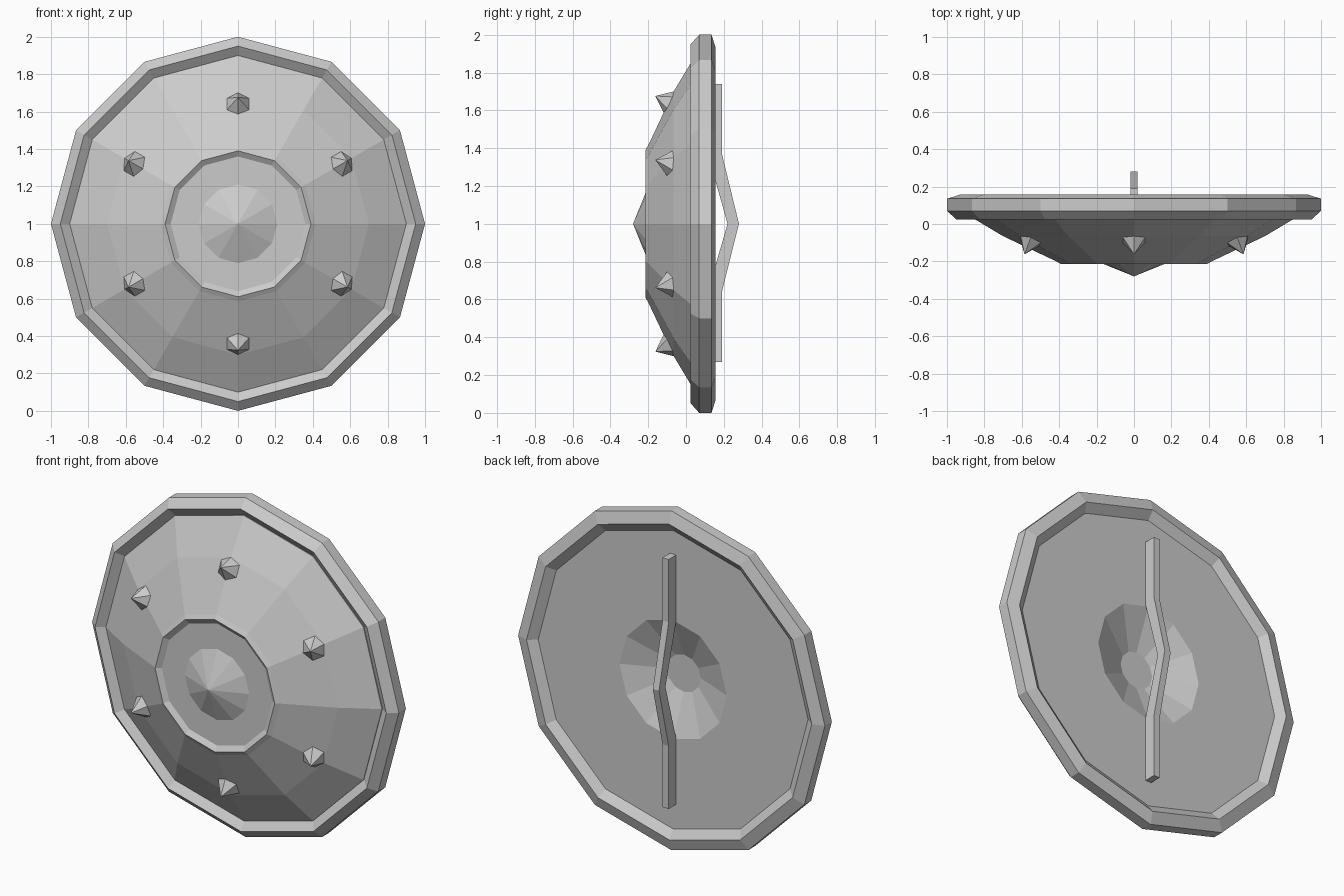
import bpy, bmesh
from math import sin, cos, pi, radians
from mathutils import Vector, Matrix

if "Cube" in bpy.data.objects:
    bpy.data.objects.remove(bpy.data.objects["Cube"])

SIDES = 12

# One grey metal for everything
metal = bpy.data.materials.new("grey metal")
metal.use_nodes = True
GREY = (0.6, 0.6, 0.6, 1)
metal.diffuse_color = GREY
metal.node_tree.nodes["Principled BSDF"].inputs["Base Color"].default_value = GREY


def finish(name, bm):
    bmesh.ops.recalc_face_normals(bm, faces=bm.faces)
    mesh = bpy.data.meshes.new(name)
    bm.to_mesh(mesh)
    bm.free()
    mesh.materials.append(metal)
    obj = bpy.data.objects.new(name, mesh)
    bpy.context.collection.objects.link(obj)
    return obj


def lathe(name, profile, closed=False):
    """Turn (radius, y) points about the shield axis at z = 1."""
    bm = bmesh.new()
    rings = []
    for r, y in profile:
        if r == 0:
            rings.append([bm.verts.new((0, y, 1))] * SIDES)
        else:
            rings.append([bm.verts.new((r * sin(2 * pi * i / SIDES), y,
                                        1 + r * cos(2 * pi * i / SIDES)))
                          for i in range(SIDES)])
    pairs = list(zip(rings, rings[1:]))
    if closed:
        pairs.append((rings[-1], rings[0]))
    for a, b in pairs:
        for i in range(SIDES):
            j = (i + 1) % SIDES
            corners = list(dict.fromkeys((a[i], a[j], b[j], b[i])))
            bm.faces.new(corners)
    return finish(name, bm)


# Domed body with a raised inner ring in front and a hand hollow behind
lathe("shield_body", [
    (0, -0.195), (0.36, -0.195), (0.39, -0.215), (0.415, -0.2),
    (0.7, -0.065), (0.9, 0.055), (0.9, 0.12),
    (0.35, 0.12), (0.11, 0.02), (0, 0.02)])

# Bevelled outer rim
lathe("rim", [(0.9, 0.06), (0.95, 0.025), (1, 0.07),
              (1, 0.135), (0.93, 0.157), (0.88, 0.12)], closed=True)

# Pointed centre boss
lathe("centre_boss", [(0, -0.28), (0.21, -0.195), (0, -0.19)])

# Six studs standing square to the sloping body
tilt = radians(25)
for k in range(6):
    a = k * pi / 3
    outward = Vector((sin(a), 0, cos(a)))
    normal = outward * sin(tilt) + Vector((0, -cos(tilt), 0))
    side = Vector((cos(a), 0, -sin(a)))
    up = side.cross(normal)
    frame = Matrix((side, up, normal)).transposed().to_4x4()
    frame.translation = Vector((0, -0.085, 1)) + outward * 0.64
    bm = bmesh.new()
    bmesh.ops.create_cone(bm, cap_ends=True, segments=6, radius1=0.073,
                          radius2=0, depth=0.09,
                          matrix=frame @ Matrix.Translation((0, 0, 0.04)))
    bmesh.ops.remove_doubles(bm, verts=bm.verts, dist=0.0005)
    finish(f"stud_{k + 1}", bm)

# Bent grip bar across the back
bm = bmesh.new()
path = [(0.27, 0.19), (0.64, 0.19), (1, 0.28), (1.37, 0.19), (1.74, 0.19)]
loops = []
for z, y in path:
    loops.append([bm.verts.new(p) for p in (
        (-0.02, y, z), (0.02, y, z), (0.02, y - 0.06, z), (-0.02, y - 0.06, z))])
    if y == 0.19:
        for v in loops[-1][2:]:
            v.co.y -= 0.015
for a, b in zip(loops, loops[1:]):
    for i in range(4):
        j = (i + 1) % 4
        bm.faces.new((a[i], a[j], b[j], b[i]))
bm.faces.new(loops[0])
bm.faces.new(loops[-1])
finish("grip_bar", bm)
